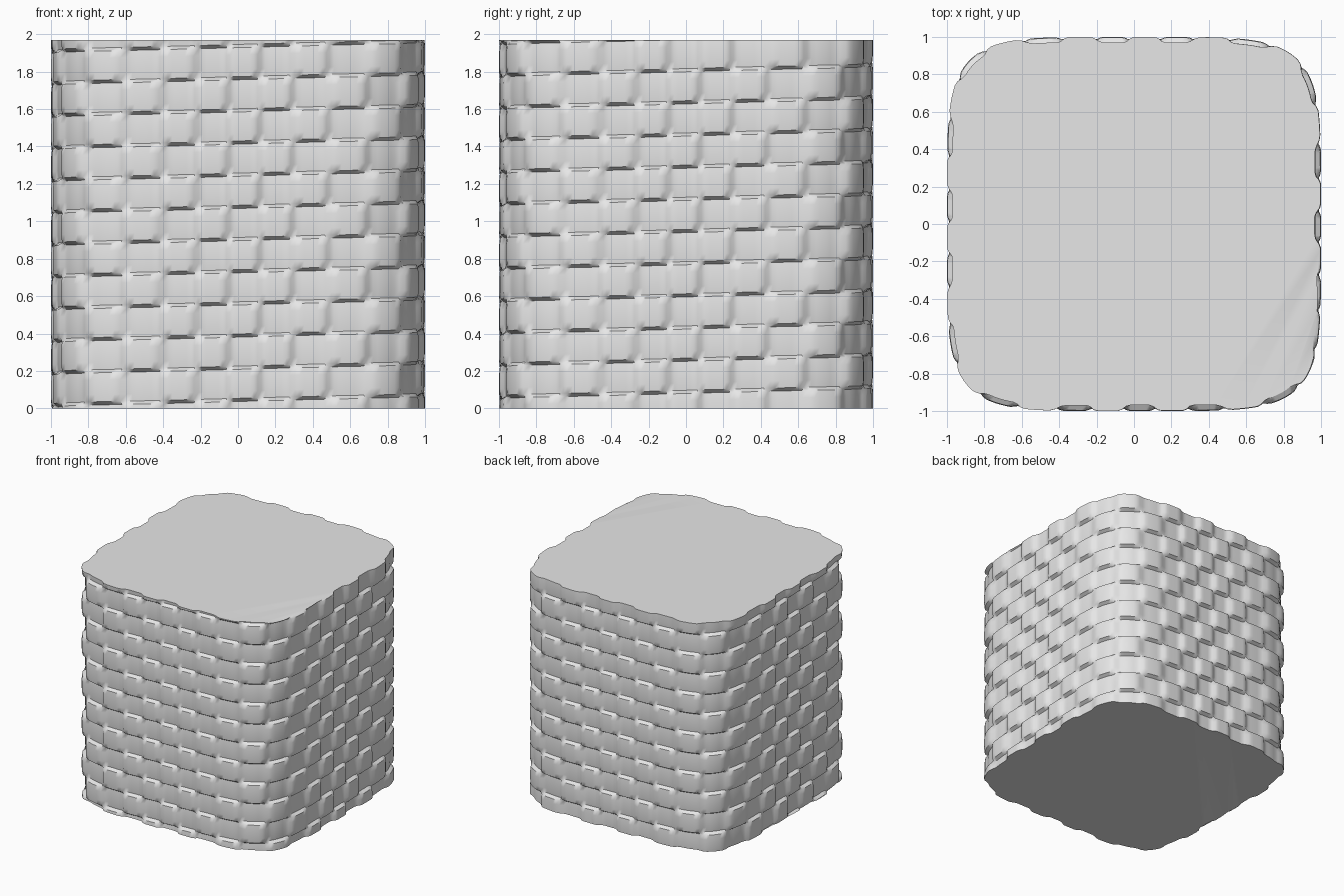
import bpy, bmesh, math

if "Cube" in bpy.data.objects:
    bpy.data.objects.remove(bpy.data.objects["Cube"])

HEIGHT = 1.97          # height of the block
PITCH = 0.172          # height of one woven row
FIRST = 0.045          # height of the first row joint at the front centre
WAVES = 18.5           # in-and-out waves per turn; the half makes rows alternate
COLS = 37 * 8          # columns per turn
DEPTH = 0.03           # depth of the weave
OFFSETS = (0.05, 0.27, 0.73, 0.95)
BULGE = (0.004, 0.0, 0.0, 0.004)


def outline(a):
    """Radius of the rounded square at angle a."""
    n = 5.3
    return (abs(math.cos(a)) ** n + abs(math.sin(a)) ** n) ** (-1 / n)


def weave(t):
    """Inward depth of the woven strand at helix angle t."""
    wave = max(-1.0, min(1.0, 1.9 * math.cos(WAVES * (t - math.radians(1.7)))))
    return DEPTH * (0.5 - 0.5 * math.sin(wave * math.pi / 2))


# One long strand winds upward, each turn joined to the turn below
bm = bmesh.new()
strand = []
for i in range(-2 * COLS, 13 * COLS + 1):
    t = 2 * math.pi * i / COLS
    column = []
    for off, bulge in zip(OFFSETS, BULGE):
        r = outline(t) - weave(t) - bulge
        z = FIRST + PITCH * (i / COLS + off)
        column.append(bm.verts.new((r * math.sin(t), -r * math.cos(t), z)))
    strand.append(column)

for i in range(len(strand) - 1):
    a, b = strand[i], strand[i + 1]
    for j in range(len(OFFSETS) - 1):
        bm.faces.new((a[j], b[j], b[j + 1], a[j + 1]))
    if i + 1 + COLS < len(strand):
        c, d = strand[i + COLS], strand[i + COLS + 1]
        bm.faces.new((a[-1], b[-1], d[0], c[0]))

# Trim flat and cap the bottom and the top
for z, up in ((0.0, -1), (HEIGHT, 1)):
    cut = bmesh.ops.bisect_plane(
        bm, geom=bm.verts[:] + bm.edges[:] + bm.faces[:], dist=1e-6,
        plane_co=(0, 0, z), plane_no=(0, 0, up), clear_outer=True)
    rim = [e for e in cut["geom_cut"] if isinstance(e, bmesh.types.BMEdge)]
    bmesh.ops.contextual_create(bm, geom=rim)
bmesh.ops.recalc_face_normals(bm, faces=bm.faces[:])

mesh = bpy.data.meshes.new("woven_block")
bm.to_mesh(mesh)
bm.free()
block = bpy.data.objects.new("woven_block", mesh)
bpy.context.collection.objects.link(block)

grey = bpy.data.materials.new("light_grey")
grey.diffuse_color = (0.8, 0.8, 0.8, 1)
grey.use_nodes = True
grey.node_tree.nodes["Principled BSDF"].inputs["Base Color"].default_value = grey.diffuse_color
mesh.materials.append(grey)

bpy.context.view_layer.objects.active = block
block.select_set(True)
bpy.ops.object.shade_smooth_by_angle(angle=math.radians(50))
